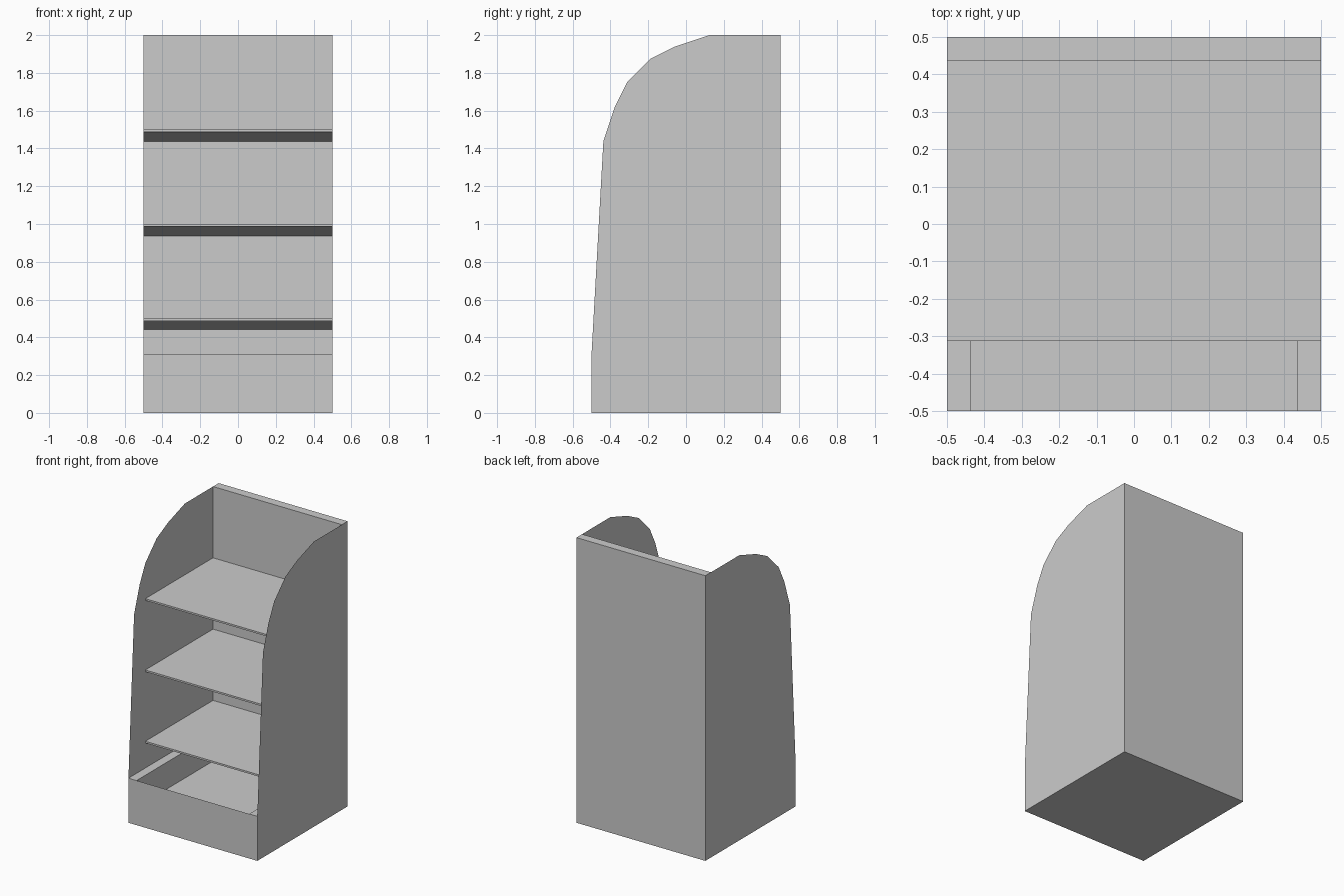
import bpy

if "Cube" in bpy.data.objects:
    bpy.data.objects.remove(bpy.data.objects["Cube"])

U = 1 / 16  # the model sits on a sixteenth grid


def make_object(name, verts, faces):
    mesh = bpy.data.meshes.new(name)
    mesh.from_pydata(verts, [], faces)
    mesh.update()
    obj = bpy.data.objects.new(name, mesh)
    bpy.context.collection.objects.link(obj)
    return obj


def prism(name, profile, a, b, place):
    """Extrude a counter-clockwise 2D profile from a to b; place(p, q, t) gives xyz."""
    n = len(profile)
    verts = [place(p, q, t) for t in (a, b) for p, q in profile]
    faces = [tuple(reversed(range(n))), tuple(range(n, 2 * n))]
    faces += [(i, (i + 1) % n, n + (i + 1) % n, n + i) for i in range(n)]
    return make_object(name, verts, faces)


def along_x(p, q, t):  # profile in y, z
    return (t, p, q)


def along_y(p, q, t):  # profile in z, x
    return (q, t, p)


# Base tray: floor with a raised rim on each side
half, inner, floor, rim = 8 * U, 7 * U, 2 * U, 5 * U
tray = [(0, -half), (0, half), (rim, half), (rim, inner),
        (floor, inner), (floor, -inner), (rim, -inner), (rim, -half)]
# (z, x) order needs reversing so the outline runs counter-clockwise
area = sum(tray[i - 1][0] * tray[i][1] - tray[i][0] * tray[i - 1][1] for i in range(8))
prism("base_tray", tray if area > 0 else tray[::-1], -half, inner, along_y)

# Thin front lip closing the tray
make_object("front_lip",
            [(-inner, -half, floor), (inner, -half, floor),
             (inner, -half, rim), (-inner, -half, rim)],
            [(0, 1, 2, 3)])

# Back panel
prism("back_panel", [(inner, 0), (half, 0), (half, 2), (inner, 2)],
      -half, half, along_x)

# Thin side panels with a curved front top
side = [(7, 5), (7, 32), (2, 32), (-1, 31), (-3, 30), (-5, 28),
        (-6, 26), (-7, 23), (-8, 5)]
for name, x in (("left_side_panel", -half), ("right_side_panel", half)):
    order = tuple(range(len(side)))
    make_object(name, [(x, y * U, z * U) for y, z in side],
                [order if x > 0 else order[::-1]])

# Wedge shelves, thin at the front and thick at the back
for i, top in enumerate((0.5, 1.0, 1.5), 1):
    wedge = [(-5 * U, top - 0.0125), (inner, top - U), (inner, top), (-5 * U, top)]
    prism(f"shelf_{i}", wedge, -half, half, along_x)
